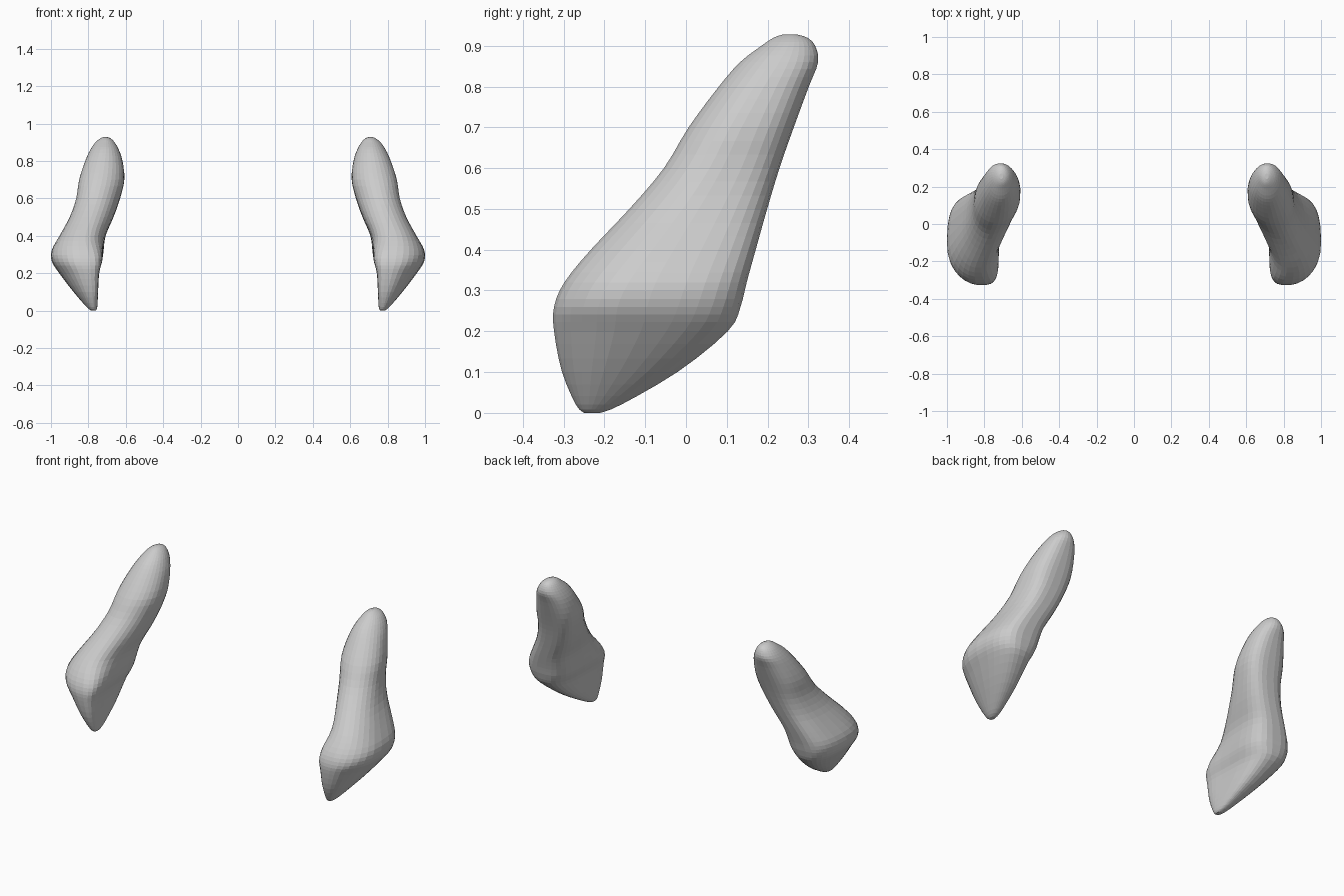
import bpy, bmesh
from math import cos, sin, pi, copysign

cube = bpy.data.objects.get("Cube")
if cube:
    bpy.data.objects.remove(cube)

grey = bpy.data.materials.new("light grey")
grey.use_nodes = True
grey.diffuse_color = (0.6, 0.6, 0.6, 1)
grey.node_tree.nodes["Principled BSDF"].inputs["Base Color"].default_value = (0.6, 0.6, 0.6, 1)

# Horizontal sections: height, front, back, inner, outer,
# shear, inward lean of the front, squareness of front and back
SECTIONS = [
    (0.00, -.25, -.21, .76, .785, 0, 0, 2, 2),
    (0.02, -.27, -.16, .752, .81, 0, .2, 2.2, 2.2),
    (0.10, -.305, -.02, .748, .88, 0, .4, 2.5, 2.4),
    (0.20, -.325, .105, .742, .957, 0, .45, 2.7, 2.6),
    (0.26, -.325, .135, .727, .995, -.05, .4, 2.8, 2.9),
    (0.32, -.30, .15, .718, .998, -.08, .32, 2.6, 3),
    (0.40, -.235, .172, .708, .955, -.1, .1, 2.3, 3),
    (0.50, -.14, .20, .665, .90, -.12, 0, 2.1, 3),
    (0.60, -.055, .23, .63, .865, -.12, 0, 2, 3),
    (0.70, .005, .265, .607, .85, -.08, 0, 2, 2.8),
    (0.80, .08, .302, .617, .817, -.05, 0, 2, 2.5),
    (0.86, .132, .325, .637, .79, 0, 0, 2, 2.2),
    (0.90, .185, .317, .66, .762, 0, 0, 2, 2),
    (0.92, .215, .297, .68, .737, 0, 0, 2, 2),
    (0.928, .24, .27, .70, .72, 0, 0, 2, 2),
]
SIDES, STEPS = 30, 3


def blend(a, b, c, d, t):
    """Smooth interpolation from b to c."""
    return tuple(q + t / 2 * (r - p + t * (2 * p - 5 * q + 4 * r - s + t * (3 * (q - r) + s - p)))
                 for p, q, r, s in zip(a, b, c, d))


def smooth_sections():
    last = len(SECTIONS) - 1
    for i in range(last):
        near = [SECTIONS[min(max(i + k, 0), last)] for k in (-1, 0, 1, 2)]
        for step in range(STEPS):
            yield blend(*near, step / STEPS)
    yield SECTIONS[-1]


def power(value, exponent):
    return copysign(abs(value) ** exponent, value)


def ring(section, side):
    """Sheared, leaning rounded outline fitted to the limits of a section."""
    z, front, back, inner, outer, shear, lean, front_square, back_square = section
    outline = []
    for k in range(SIDES):
        angle = 2 * pi * k / SIDES
        exponent = 2 / (back_square if sin(angle) > 0 else front_square)
        v = power(sin(angle), exponent)
        u = power(cos(angle), exponent) + shear * v - lean * min(v, 0) ** 2
        outline.append((u, v))
    low = min(u for u, v in outline)
    high = max(u for u, v in outline)
    return [(side * (inner + (u - low) / (high - low) * (outer - inner)),
             (front + back) / 2 + v * (back - front) / 2, z) for u, v in outline]


def build_horn(name, side):
    bm = bmesh.new()
    rings = [[bm.verts.new(p) for p in ring(s, side)] for s in smooth_sections()]
    for low, high in zip(rings, rings[1:]):
        for k in range(SIDES):
            n = (k + 1) % SIDES
            bm.faces.new((low[k], low[n], high[n], high[k]))
    bm.faces.new(rings[0])
    bm.faces.new(rings[-1])
    # Even out the surface, leaving both ends in place
    middle = [v for loop in rings[2:-2] for v in loop]
    bmesh.ops.smooth_vert(bm, verts=middle, factor=0.3, use_axis_x=True, use_axis_y=True)
    bmesh.ops.recalc_face_normals(bm, faces=bm.faces)
    mesh = bpy.data.meshes.new(name)
    bm.to_mesh(mesh)
    bm.free()
    mesh.materials.append(grey)
    horn = bpy.data.objects.new(name, mesh)
    bpy.context.collection.objects.link(horn)


for name, side in (("left_horn", 1), ("right_horn", -1)):
    build_horn(name, side)
